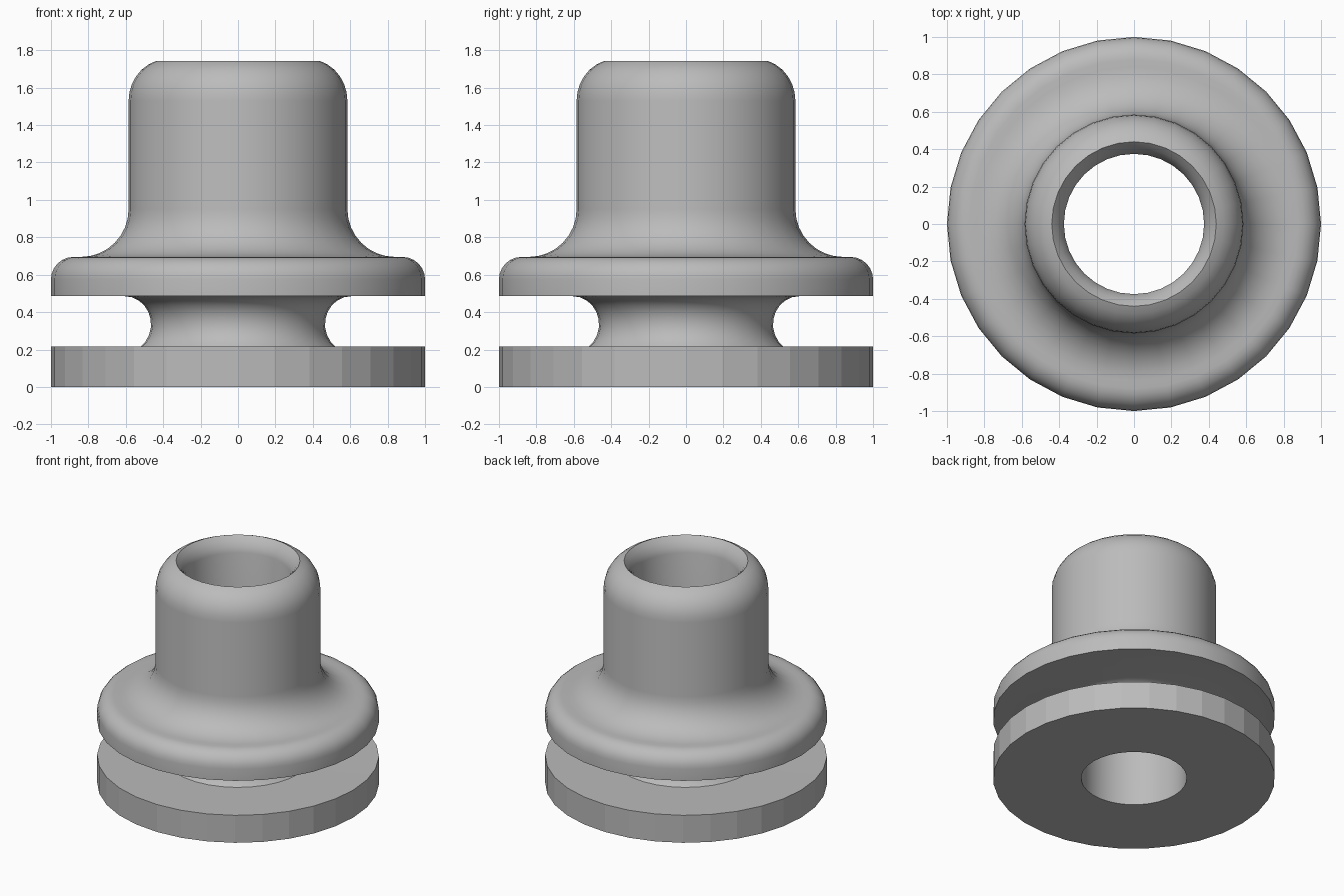
import bpy, bmesh
from math import cos, sin, pi, radians

cube = bpy.data.objects.get("Cube")
if cube:
    bpy.data.objects.remove(cube, do_unlink=True)

SEGMENTS = 32


def arc(cx, cz, rx, rz, start, end, steps):
    """Points (radius, height) along an elliptical arc, angles in degrees."""
    angles = [radians(start + (end - start) * i / steps) for i in range(steps + 1)]
    return [(cx + rx * cos(a), cz + rz * sin(a)) for a in angles]


def lathe(name, profile, material):
    """Spin a closed profile around the z axis."""
    bm = bmesh.new()
    rings = []
    for r, z in profile:
        rings.append([bm.verts.new((r * cos(2 * pi * i / SEGMENTS),
                                    r * sin(2 * pi * i / SEGMENTS), z))
                      for i in range(SEGMENTS)])
    for a, b in zip(rings, rings[1:] + rings[:1]):
        for i in range(SEGMENTS):
            j = (i + 1) % SEGMENTS
            bm.faces.new((a[i], a[j], b[j], b[i]))
    bmesh.ops.recalc_face_normals(bm, faces=bm.faces)
    mesh = bpy.data.meshes.new(name)
    bm.to_mesh(mesh)
    bm.free()
    mesh.materials.append(material)
    obj = bpy.data.objects.new(name, mesh)
    bpy.context.collection.objects.link(obj)
    return obj


grey = bpy.data.materials.new("plain grey")
grey.use_nodes = True
colour = (0.5, 0.5, 0.5, 1)
grey.diffuse_color = colour
grey.node_tree.nodes["Principled BSDF"].inputs["Base Color"].default_value = colour

# Base disc
profile = [(0.375, 0), (1, 0), (1, 0.215)]
# Grooved neck, cut short by the disc
profile += arc(0.605, 0.335, 0.14, 0.15, 235, 90, 9)
# Flange with rounded upper rim
profile += [(1, 0.485)] + arc(0.88, 0.575, 0.12, 0.12, 0, 90, 6)
# Cove sweeping up into the tube
profile += arc(0.84, 0.95, 0.255, 0.255, 270, 180, 8)
# Tube with rounded shoulder and softened mouth
profile += arc(0.375, 1.53, 0.21, 0.223, 0, 72, 6)
profile += [(0.41, 1.71), (0.387, 1.67), (0.375, 1.63)]

body = lathe("flanged_collar", profile, grey)
bpy.context.view_layer.objects.active = body
body.select_set(True)
bpy.ops.object.shade_smooth_by_angle(angle=radians(30))

# The disc rim stays faceted
for face in body.data.polygons:
    if abs(face.normal.z) < 0.01 and face.center.z < 0.2:
        face.use_smooth = False
